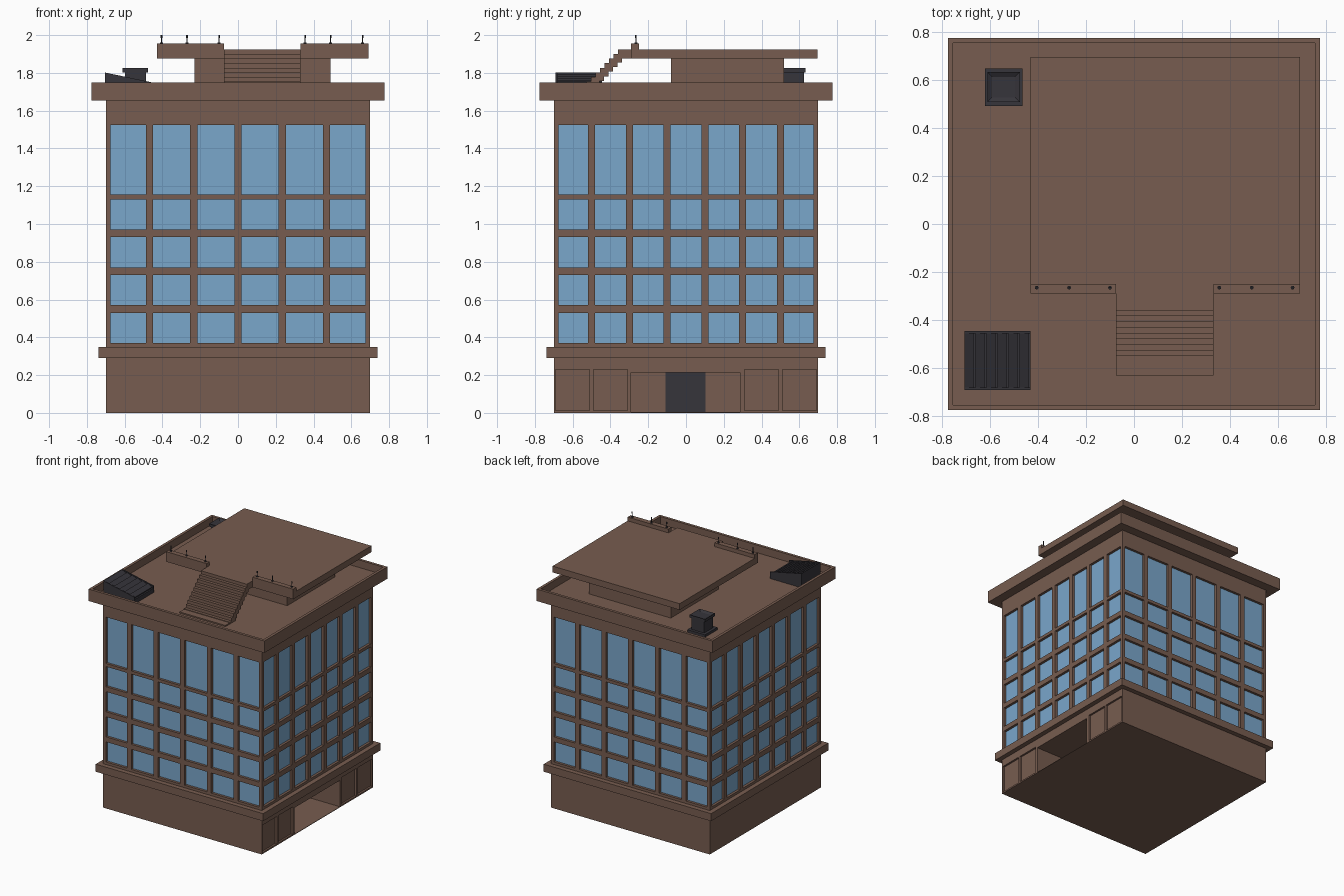
import bpy, bmesh
from mathutils import Matrix, Vector

cube = bpy.data.objects.get("Cube")
if cube:
    bpy.data.objects.remove(cube, do_unlink=True)


def material(name, rgb):
    m = bpy.data.materials.new(name)
    m.use_nodes = True
    m.diffuse_color = (*rgb, 1)
    m.node_tree.nodes["Principled BSDF"].inputs["Base Color"].default_value = (*rgb, 1)
    return m


BROWN = material("brown_masonry", (0.185, 0.108, 0.079))
GLASS = material("blue_glass", (0.195, 0.385, 0.60))
DARK = material("charcoal_metal", (0.037, 0.035, 0.043))


def finish(name, bm, mat):
    mesh = bpy.data.meshes.new(name)
    bmesh.ops.recalc_face_normals(bm, faces=bm.faces)
    bm.to_mesh(mesh)
    bm.free()
    mesh.materials.append(mat)
    obj = bpy.data.objects.new(name, mesh)
    bpy.context.collection.objects.link(obj)
    return obj


def boxes(name, spans, mat):
    """One object from boxes given as (x0, x1, y0, y1, z0, z1)."""
    bm = bmesh.new()
    for x0, x1, y0, y1, z0, z1 in spans:
        mid = Vector((x0 + x1, y0 + y1, z0 + z1)) / 2
        size = Matrix.Diagonal((x1 - x0, y1 - y0, z1 - z0, 1))
        bmesh.ops.create_cube(bm, size=1, matrix=Matrix.Translation(mid) @ size)
    return finish(name, bm, mat)


def slab(half, z0, z1):
    return (-half, half, -half, half, z0, z1)


def extrude_y(name, profile, y0, y1, mat):
    """Extrude an x-z outline along y."""
    bm = bmesh.new()
    face = bm.faces.new([bm.verts.new((x, y0, z)) for x, z in profile])
    out = bmesh.ops.extrude_face_region(bm, geom=[face])["geom"]
    verts = [v for v in out if isinstance(v, bmesh.types.BMVert)]
    bmesh.ops.translate(bm, vec=(0, y1 - y0, 0), verts=verts)
    return finish(name, bm, mat)


W = 0.70       # half width of the walls
IN = 0.68      # half width of the glass core
ROOF = 1.69

# Ground floor with entrance recess and shallow side panels
base = boxes("ground_floor", [slab(W, 0, 0.29)], BROWN)
cuts = [(0.35, 0.8, -0.29, 0.285, 0.004, 0.215)]
for a in (0.31, 0.51):
    for y0, y1 in ((a, a + 0.18), (-a - 0.18, -a)):
        cuts.append((W - 0.015, 0.8, y0, y1, 0.012, 0.23))
cutter = boxes("recess_cutter", cuts, BROWN)
cutter.hide_render = True
mod = base.modifiers.new("recesses", 'BOOLEAN')
mod.operation, mod.solver, mod.object = 'DIFFERENCE', 'EXACT', cutter
bpy.context.view_layer.objects.active = base
bpy.ops.object.modifier_apply(modifier=mod.name)
bpy.data.objects.remove(cutter, do_unlink=True)
boxes("entrance_door", [(0.34, 0.356, -0.108, 0.102, 0.004, 0.214)], DARK)
boxes("lower_ledge", [slab(0.738, 0.29, 0.35)], BROWN)

# Glass core, floor bands and pillars
boxes("window_glass", [slab(IN, 0.35, 1.6)], GLASS)
bands = [(0.35, 0.37), (0.53, 0.57), (0.73, 0.77), (0.93, 0.97), (1.13, 1.155), (1.525, 1.655)]
boxes("floor_bands", [slab(W, a, b) for a, b in bands], BROWN)


def gaps(count, pitch, pane):
    """Spans of solid wall left between evenly spaced panes."""
    edges = [-W]
    for i in range(count):
        c = (i - (count - 1) / 2) * pitch
        edges += [c - pane / 2, c + pane / 2]
    edges.append(W)
    return list(zip(edges[::2], edges[1::2]))


pillars = []
for (_, z0), (z1, _) in zip(bands, bands[1:]):
    for lo, hi in ((-W, -IN + 0.005), (IN - 0.005, W)):
        pillars += [(a, b, lo, hi, z0, z1) for a, b in gaps(6, 0.2345, 0.196)]
        pillars += [(lo, hi, a, b, z0, z1) for a, b in gaps(7, 0.2, 0.163)]
boxes("wall_pillars", pillars, BROWN)

# Cornice with parapet around a sunken roof
C, P = 0.775, 0.753
boxes("cornice", [slab(C, 1.655, ROOF)], BROWN)
boxes("parapet", [(-C, C, -C, -P, ROOF, 1.75), (-C, C, P, C, ROOF, 1.75),
                  (-C, -P, -P, P, ROOF, 1.75), (P, C, -P, P, ROOF, 1.75)], BROWN)

# Roof pavilion: core, deck, front kerbs and stair
boxes("pavilion_core", [(-0.23, 0.49, -0.08, 0.52, ROOF, 1.875)], BROWN)
boxes("pavilion_deck", [(-0.43, 0.69, -0.25, 0.695, 1.875, 1.925)], BROWN)
boxes("deck_kerbs", [(a, b, -0.29, -0.25, 1.875, 1.955)
                     for a, b in ((-0.43, -0.075), (0.33, 0.69))], BROWN)
steps = [(-0.075, 0.33, -0.36, -0.25, 1.875, 1.925)]
for i in range(1, 10):
    y, z = -0.36 - 0.0238 * i, 1.925 - 0.0245 * i
    steps.append((-0.075, 0.33, y, y + 0.045, max(z - 0.045, ROOF - 0.01), z))
steps.append((-0.075, 0.33, -0.63, -0.57, ROOF - 0.01, ROOF + 0.01))
boxes("roof_stair", steps, BROWN)

# Small posts on the kerbs
bm = bmesh.new()
for x in (-0.405, -0.27, -0.1, 0.355, 0.49, 0.66):
    for radius, z0, z1 in ((0.008, 1.95, 1.962), (0.0025, 1.96, 1.99), (0.004, 1.985, 2.0)):
        bmesh.ops.create_cone(bm, cap_ends=True, segments=8, radius1=radius, radius2=radius,
                              depth=z1 - z0,
                              matrix=Matrix.Translation((x, -0.265, (z0 + z1) / 2)))
finish("kerb_posts", bm, DARK)

# Sloped louvre vent: solid wedge, side cheeks and slats
x0, x1, y0, y1 = -0.705, -0.43, -0.69, -0.445


def slope(x):
    return 1.802 - 0.21 * (x - x0)


def wedge(drop):
    return [(x0, ROOF), (x1, ROOF), (x1, slope(x1) - drop), (x0, slope(x0) - drop)]


extrude_y("louvre_body", wedge(0.02), y0 + 0.01, y1 - 0.01, DARK)
for side, a in (("front", y0), ("back", y1 - 0.01)):
    extrude_y("louvre_cheek_" + side, wedge(0), a, a + 0.01, DARK)
pitch = (x1 - x0) / 6
for i in range(6):
    a = x0 + i * pitch
    b = a + pitch * 0.8
    extrude_y("louvre_slat_%d" % (i + 1),
              [(a, slope(a) - 0.03), (b, slope(b) - 0.03), (b, slope(b) - 0.012), (a, slope(a))],
              y0 + 0.01, y1 - 0.01, DARK)

# Square roof vent with base flange and rimmed cap
cx, cy = -0.543, 0.57


def vent(h, z0, z1):
    return (cx - h, cx + h, cy - h, cy + h, z0, z1)


boxes("vent_body", [vent(0.078, ROOF, 1.71), vent(0.056, 1.71, 1.805)], DARK)
bm = bmesh.new()
bmesh.ops.create_cube(bm, size=1, matrix=Matrix.Translation((cx, cy, 1.814))
                      @ Matrix.Diagonal((0.135, 0.125, 0.022, 1)))
bm.normal_update()
top = [f for f in bm.faces if f.normal.z > 0.9]
bmesh.ops.inset_region(bm, faces=top, thickness=0.028)
bmesh.ops.translate(bm, vec=(0, 0, -0.012), verts=top[0].verts)
finish("vent_cap", bm, DARK)
